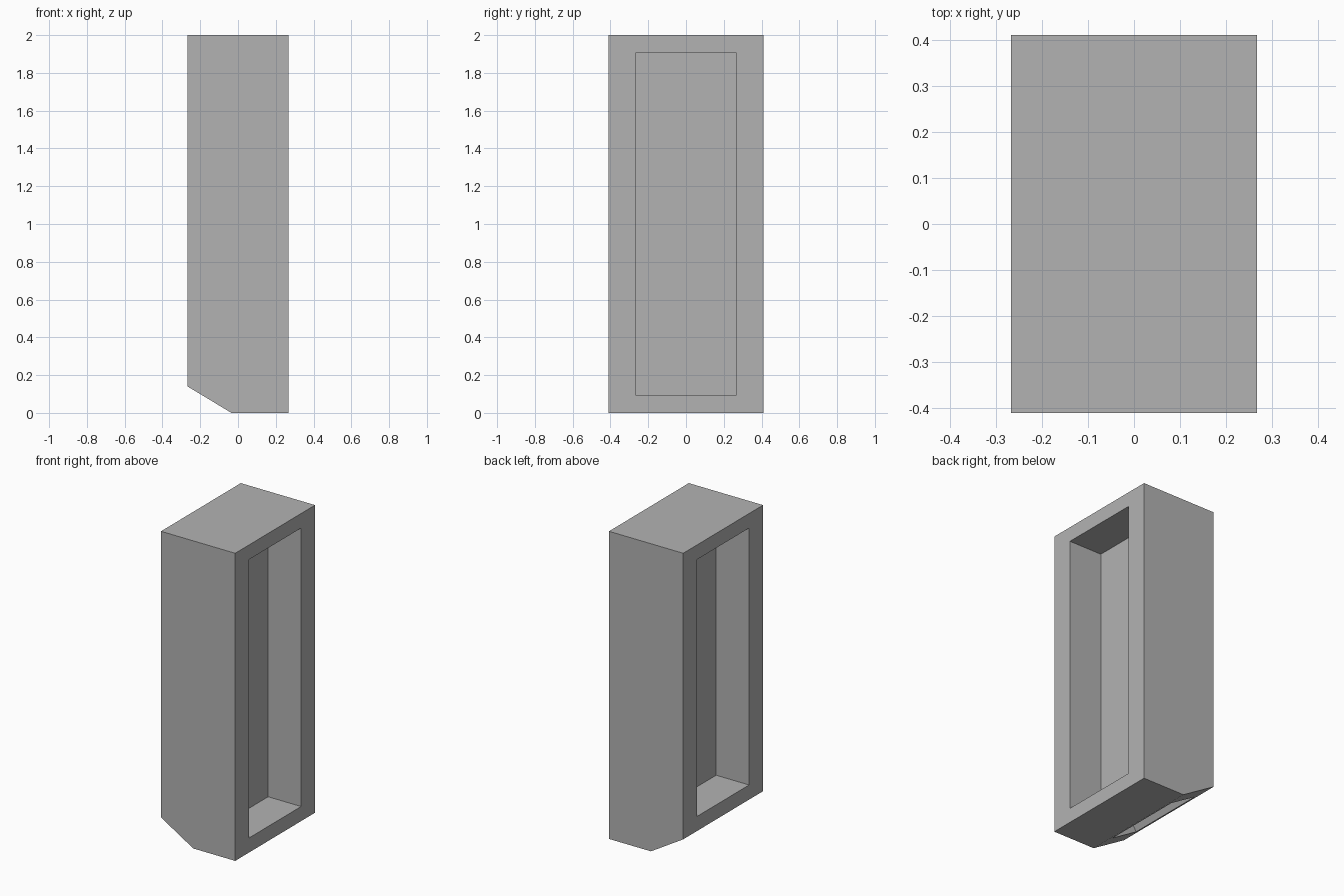
import bpy, bmesh
from math import atan2
from mathutils import Matrix, Vector

cube = bpy.data.objects.get("Cube")
if cube:
    bpy.data.objects.remove(cube, do_unlink=True)

HX, HY, TOP = 0.267, 0.41, 2.0           # half width, half depth, height
HEEL_X, HEEL_Z = -0.035, 0.14            # bevelled lower edge
OPEN_Y, FRAME, WALL = 0.267, 0.095, 0.03  # opening half width, rim, half thickness of core

grey = bpy.data.materials.new("mid_grey")
grey.use_nodes = True
grey.diffuse_color = (0.45, 0.45, 0.45, 1)
grey.node_tree.nodes["Principled BSDF"].inputs["Base Color"].default_value = grey.diffuse_color


def add_object(name, bm):
    bmesh.ops.recalc_face_normals(bm, faces=bm.faces)
    mesh = bpy.data.meshes.new(name)
    bm.to_mesh(mesh)
    bm.free()
    mesh.materials.append(grey)
    obj = bpy.data.objects.new(name, mesh)
    bpy.context.collection.objects.link(obj)
    return obj


def box(name, center, size, tilt=0.0):
    bm = bmesh.new()
    matrix = (Matrix.Translation(center) @ Matrix.Rotation(tilt, 4, "Y")
              @ Matrix.Diagonal((*size, 1)))
    bmesh.ops.create_cube(bm, size=1, matrix=matrix)
    return add_object(name, bm)


# Cabinet body: side profile extruded along y
profile = [(HEEL_X, 0), (HX, 0), (HX, TOP), (-HX, TOP), (-HX, HEEL_Z)]
bm = bmesh.new()
face = bm.faces.new([bm.verts.new((x, -HY, z)) for x, z in profile])
extruded = bmesh.ops.extrude_face_region(bm, geom=[face])["geom"]
bmesh.ops.translate(bm, vec=(0, 2 * HY, 0),
                    verts=[v for v in extruded if isinstance(v, bmesh.types.BMVert)])
body = add_object("cabinet_body", bm)

# Tall recess in each x side
cutters = []
for side, edge in ((1, 0), (-1, HEEL_Z)):
    low, high = edge + FRAME, TOP - FRAME
    cutters.append(box("side_recess_cutter", (side * (WALL + 0.2), 0, (low + high) / 2),
                       (0.4, 2 * OPEN_Y, high - low)))

# Shallow recess in the sloping underside
slope = Vector((-HX - HEEL_X, 0, HEEL_Z))
middle = Vector(((HEEL_X - HX) / 2, 0, HEEL_Z / 2))
cutters.append(box("slope_recess_cutter", middle, (slope.length * 0.77, 2 * OPEN_Y, 0.2),
                   atan2(HEEL_Z, -slope.x)))

bpy.context.view_layer.objects.active = body
for cutter in cutters:
    cutter.hide_render = True
    mod = body.modifiers.new("recess", "BOOLEAN")
    mod.operation, mod.solver, mod.object = "DIFFERENCE", "EXACT", cutter
    bpy.ops.object.modifier_apply(modifier=mod.name)
    bpy.data.objects.remove(cutter, do_unlink=True)
